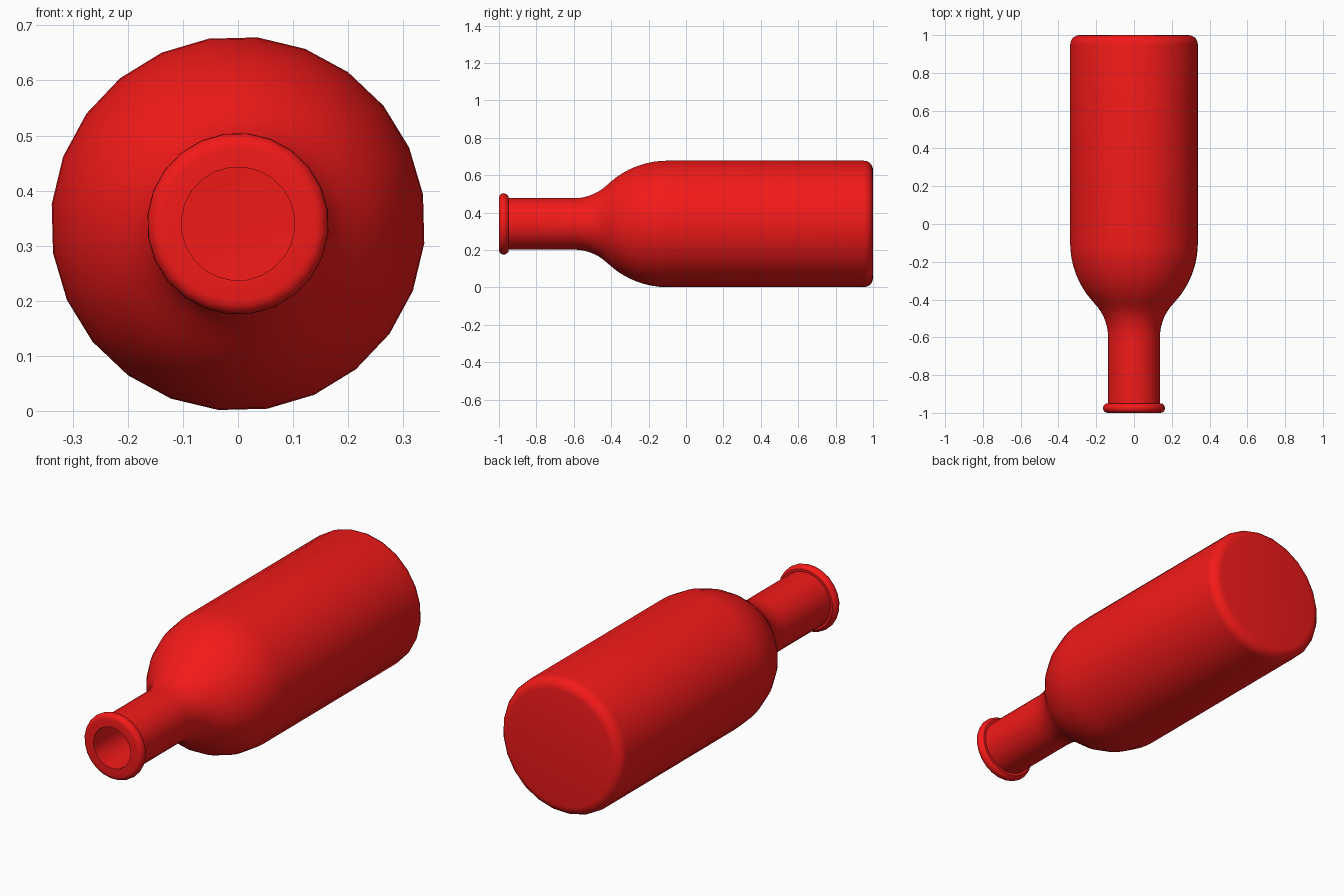
import bpy, bmesh, math

if "Cube" in bpy.data.objects:
    bpy.data.objects.remove(bpy.data.objects["Cube"])

SIDES, AXIS_Z, OFFSET = 24, 0.34, math.radians(9)


def arc(y0, r0, radius, a0, a1, n):
    """Profile points (y, radius) on an arc around (y0, r0)."""
    pts = []
    for i in range(n + 1):
        a = math.radians(a0 + (a1 - a0) * i / n)
        pts.append((y0 + radius * math.cos(a), r0 + radius * math.sin(a)))
    return pts


def shoulder(dr):
    """Convex shoulder flowing into the concave neck curve."""
    top = arc(-0.10, 0.34 - 0.46, 0.46, 90, 132.4, 8)
    low = arc(-0.60, 0.138 + 0.26, 0.26, -47, -90, 7)
    return [(y, r - dr) for y, r in top + low[1:]]


# Outer wall from base to lip, then the inner wall back to the inner floor
profile = [(1.0, 0.0)]
profile += arc(0.95, 0.29, 0.05, 0, 90, 5)
profile += shoulder(0)
profile += [(-0.95, 0.138), (-0.95, 0.150)]
profile += arc(-0.975, 0.140, 0.025, 50, 180, 7)
profile += [(-1.0, 0.103)]
profile += shoulder(0.035)[::-1]
profile += arc(0.915, 0.255, 0.05, 90, 0, 4)
profile += [(0.965, 0.0)]

# Revolve the profile around the y axis
bm = bmesh.new()
rings = []
for y, r in profile:
    if r == 0:
        rings.append([bm.verts.new((0, y, AXIS_Z))] * SIDES)
    else:
        rings.append([bm.verts.new((r * math.cos(OFFSET + math.tau * i / SIDES), y,
                                    AXIS_Z + r * math.sin(OFFSET + math.tau * i / SIDES)))
                      for i in range(SIDES)])
for a, b in zip(rings, rings[1:]):
    for i in range(SIDES):
        j = (i + 1) % SIDES
        bm.faces.new(list(dict.fromkeys((a[i], a[j], b[j], b[i]))))
bmesh.ops.recalc_face_normals(bm, faces=bm.faces)
mesh = bpy.data.meshes.new("bottle")
bm.to_mesh(mesh)
bm.free()
bottle = bpy.data.objects.new("bottle", mesh)
bpy.context.collection.objects.link(bottle)

# Red glass colour and smooth shading
red = bpy.data.materials.new("red")
red.diffuse_color = (0.9, 0.01, 0.01, 1)
red.use_nodes = True
red.node_tree.nodes["Principled BSDF"].inputs["Base Color"].default_value = red.diffuse_color
mesh.materials.append(red)
bpy.context.view_layer.objects.active = bottle
bottle.select_set(True)
bpy.ops.object.shade_smooth_by_angle(angle=math.radians(40))
